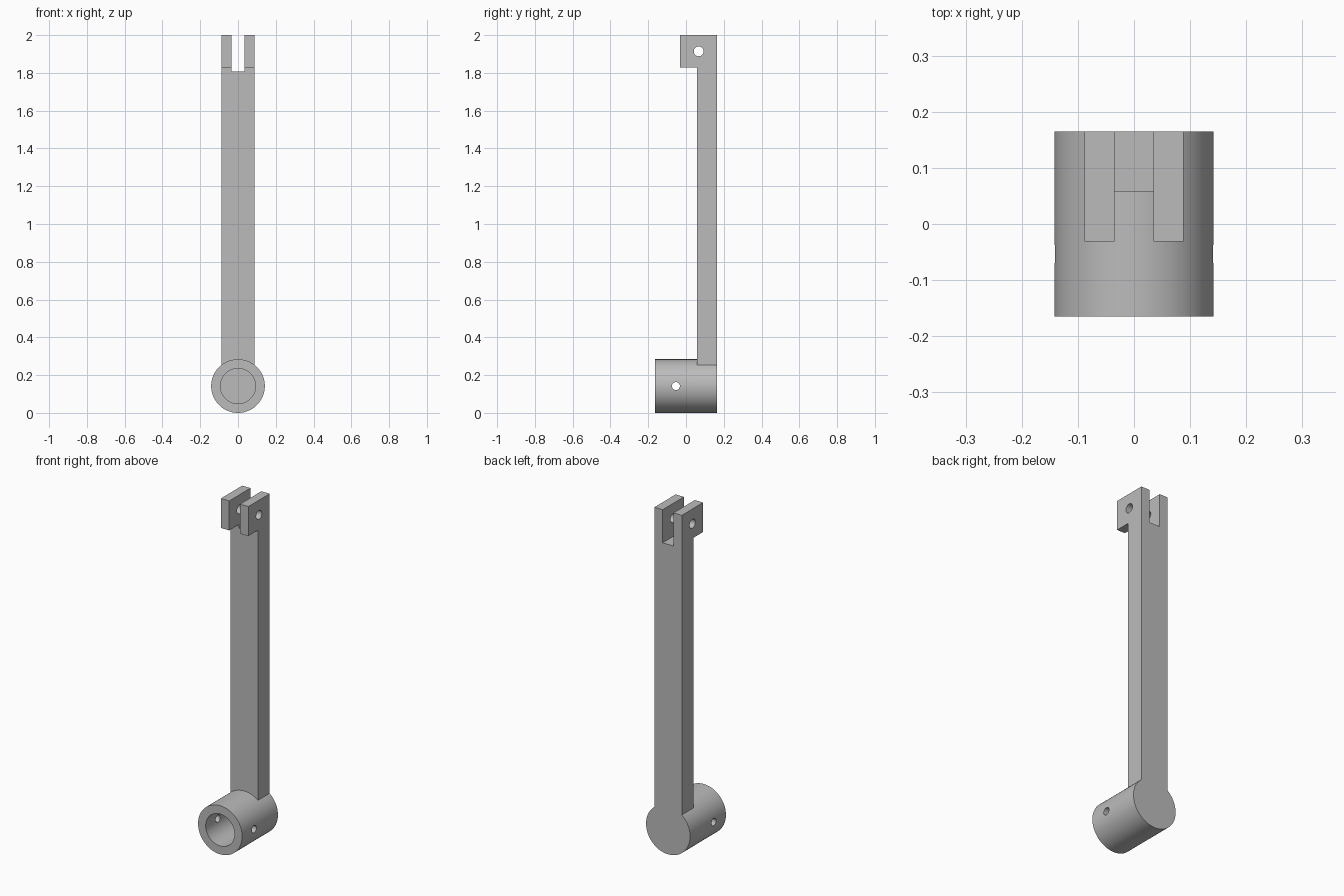
import bpy, bmesh, math
from mathutils import Matrix

cube = bpy.data.objects.get("Cube")
if cube:
    bpy.data.objects.remove(cube, do_unlink=True)

# Main dimensions
HUB_R, BORE_R = 0.142, 0.093
FRONT, BACK = -0.165, 0.165
ARM_FRONT, FORK_FRONT = 0.058, -0.031
ARM_HALF, SLOT_HALF = 0.0885, 0.035
FORK_Z, SLOT_Z, TOP = 1.828, 1.807, 2.0

metal = bpy.data.materials.new("plain grey")
metal.use_nodes = True
GREY = (0.5, 0.5, 0.5, 1)
metal.diffuse_color = GREY
metal.node_tree.nodes["Principled BSDF"].inputs["Base Color"].default_value = GREY


def finish(name, bm):
    bmesh.ops.recalc_face_normals(bm, faces=bm.faces)
    mesh = bpy.data.meshes.new(name)
    bm.to_mesh(mesh)
    bm.free()
    mesh.materials.append(metal)
    obj = bpy.data.objects.new(name, mesh)
    bpy.context.collection.objects.link(obj)
    return obj


def prism(name, points, half):
    """Extrude a (y, z) profile across x."""
    bm = bmesh.new()
    face = bm.faces.new([bm.verts.new((-half, y, z)) for y, z in points])
    side = bmesh.ops.extrude_face_region(bm, geom=[face])["geom"]
    verts = [g for g in side if isinstance(g, bmesh.types.BMVert)]
    bmesh.ops.translate(bm, verts=verts, vec=(2 * half, 0, 0))
    return finish(name, bm)


def cylinder(name, radius, length, centre, axis, sides):
    bm = bmesh.new()
    turn = Matrix.Rotation(math.pi / 2, 4, "X" if axis == "y" else "Y")
    bmesh.ops.create_cone(bm, cap_ends=True, segments=sides, radius1=radius,
                          radius2=radius, depth=length,
                          matrix=Matrix.Translation(centre) @ turn)
    return finish(name, bm)


def combine(target, tool, operation):
    bpy.context.view_layer.objects.active = target
    mod = target.modifiers.new(tool.name, "BOOLEAN")
    mod.operation, mod.solver, mod.object = operation, "EXACT", tool
    bpy.ops.object.modifier_apply(modifier=mod.name)
    bpy.data.objects.remove(tool, do_unlink=True)


# Arm with forward-stepped fork head
lever = prism("lever_arm", [
    (ARM_FRONT, HUB_R), (ARM_FRONT, FORK_Z), (FORK_FRONT, FORK_Z),
    (FORK_FRONT, TOP), (BACK, TOP), (BACK, HUB_R)], ARM_HALF)

# Fork slot and pivot pin hole
slot = prism("fork_slot", [(-1, SLOT_Z), (1, SLOT_Z), (1, TOP + 1), (-1, TOP + 1)], SLOT_HALF)
combine(lever, slot, "DIFFERENCE")
pin_y, pin_z = (FORK_FRONT + BACK) / 2, (FORK_Z + TOP) / 2
combine(lever, cylinder("pin_hole", 0.026, 1, (0, pin_y, pin_z), "x", 48), "DIFFERENCE")

# Hub joined to the foot of the arm
hub = cylinder("hub", HUB_R, BACK - FRONT, (0, 0, HUB_R), "y", 96)
combine(lever, hub, "UNION")

# Blind bore from the front, and cross hole for the set pin
bore = cylinder("bore", BORE_R, 1, (0, ARM_FRONT - 0.5, HUB_R), "y", 96)
combine(lever, bore, "DIFFERENCE")
cross_y = (FRONT + ARM_FRONT) / 2
combine(lever, cylinder("cross_hole", 0.021, 1, (0, cross_y, HUB_R), "x", 48), "DIFFERENCE")

# Smooth round walls, sharp edges elsewhere
bpy.ops.object.select_all(action="DESELECT")
lever.select_set(True)
bpy.context.view_layer.objects.active = lever
bpy.ops.object.shade_smooth_by_angle(angle=math.radians(30))
